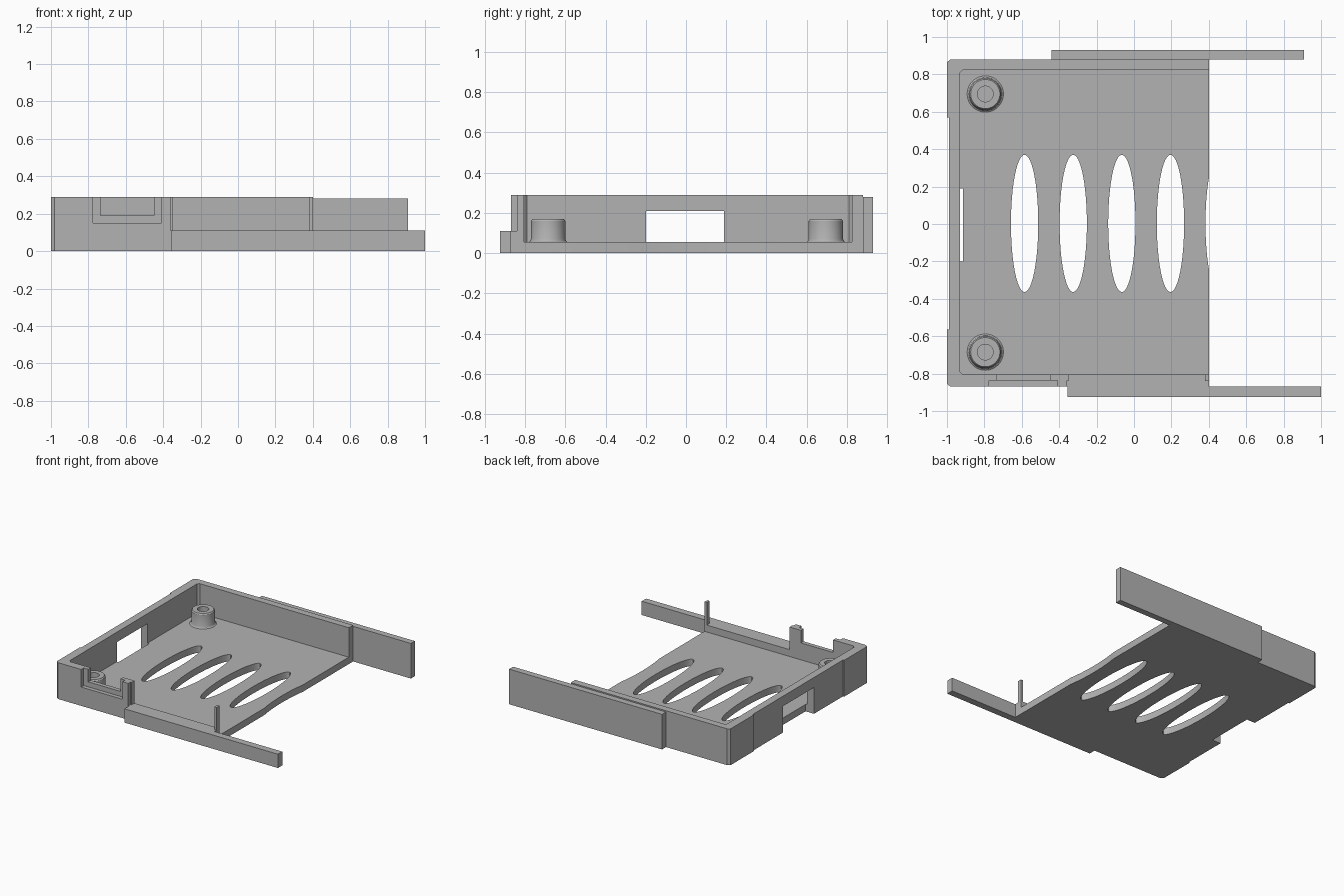
import bpy, bmesh, math

if "Cube" in bpy.data.objects:
    bpy.data.objects.remove(bpy.data.objects["Cube"], do_unlink=True)

grey = bpy.data.materials.new("plain grey")
grey.use_nodes = True
colour = (0.45, 0.45, 0.45, 1)
grey.diffuse_color = colour
grey.node_tree.nodes["Principled BSDF"].inputs["Base Color"].default_value = colour


def prism(name, outline, z0, z1):
    """Extrude a counter-clockwise outline from z0 to z1."""
    bm = bmesh.new()
    low = [bm.verts.new((x, y, z0)) for x, y in outline]
    high = [bm.verts.new((x, y, z1)) for x, y in outline]
    bm.faces.new(low[::-1])
    bm.faces.new(high)
    n = len(outline)
    for i in range(n):
        j = (i + 1) % n
        bm.faces.new((low[i], low[j], high[j], high[i]))
    mesh = bpy.data.meshes.new(name)
    bm.to_mesh(mesh)
    bm.free()
    mesh.materials.append(grey)
    ob = bpy.data.objects.new(name, mesh)
    bpy.context.collection.objects.link(ob)
    return ob


def box(name, x0, x1, y0, y1, z0, z1):
    return prism(name, [(x0, y0), (x1, y0), (x1, y1), (x0, y1)], z0, z1)


def ellipse(cx, cy, rx, ry, n=48):
    turns = [2 * math.pi * i / n for i in range(n)]
    return [(cx + rx * math.cos(a), cy + ry * math.sin(a)) for a in turns]


def carve(ob, cutters):
    """Subtract every cutter, bake the result and discard the cutters."""
    for c in cutters:
        c.hide_render = True
        mod = ob.modifiers.new("cut", 'BOOLEAN')
        mod.operation, mod.solver, mod.object = 'DIFFERENCE', 'EXACT', c
    deps = bpy.context.evaluated_depsgraph_get()
    mesh = bpy.data.meshes.new_from_object(ob.evaluated_get(deps))
    ob.modifiers.clear()
    ob.data = mesh
    for c in cutters:
        bpy.data.objects.remove(c, do_unlink=True)


def smooth(ob):
    bpy.ops.object.select_all(action='DESELECT')
    ob.select_set(True)
    bpy.context.view_layer.objects.active = ob
    bpy.ops.object.shade_smooth_by_angle(angle=math.radians(30))


# Tray: solid block with chamfered end corners
FLOOR, TOP = 0.055, 0.29
tray = prism("tray", [(-0.98, -0.87), (0.4, -0.87), (0.4, 0.88), (-0.98, 0.88),
                      (-1, 0.865), (-1, -0.855)], 0, TOP)
cuts = [
    # Inner cavity, open at the +x end
    prism("cavity", [(-0.915, -0.805), (0.5, -0.805), (0.5, 0.825),
                     (-0.915, 0.825), (-0.93, 0.81), (-0.93, -0.79)], FLOOR, 0.5),
    # Shallow relief and connector opening in the end wall
    box("end_relief", -1.1, -0.99, -0.565, 0.57, -0.1, 0.5),
    box("end_opening", -1.1, -0.915, -0.2, 0.19, -0.1, 0.21),
    # Stepped port notch in the front wall
    box("port_outer", -0.775, -0.41, -1, -0.838, 0.15, 0.5),
    box("port_inner", -0.735, -0.45, -1, -0.79, 0.19, 0.5),
    # Long side opening, leaving a slim post at its end
    box("side_opening", -0.35, 0.38, -1, -0.79, 0.11, 0.5),
    box("post_relief", -0.36, 0.5, -1, -0.84, 0.11, 0.5),
]
# Vent slots, the last one nipping the open edge of the floor
for i in range(5):
    cuts.append(prism("slot", ellipse(-0.585 + 0.26 * i, 0.003, 0.073, 0.367), -0.1, 0.1))
carve(tray, cuts)
smooth(tray)

# Side rails
box("back_rail", -0.44, 0.91, 0.88, 0.93, 0, 0.28)
box("front_rail", -0.355, 1.0, -0.925, -0.87, 0, 0.11)

# Screw standoffs: lathed profile with flared foot and blind hole
profile = [(0.097, FLOOR), (0.09, 0.06), (0.085, 0.072), (0.085, 0.16), (0.078, 0.17),
           (0.042, 0.17), (0.042, 0.065)]
for side, cy in (("back", 0.695), ("front", -0.685)):
    bm = bmesh.new()
    rings = [[bm.verts.new((x, y, z)) for x, y in ellipse(-0.795, cy, r, r)]
             for r, z in profile]
    for a, b in zip(rings, rings[1:]):
        for i in range(len(a)):
            j = (i + 1) % len(a)
            bm.faces.new((a[i], a[j], b[j], b[i]))
    bm.faces.new(rings[-1])
    bm.faces.new(rings[0][::-1])
    mesh = bpy.data.meshes.new(side + "_standoff")
    bm.to_mesh(mesh)
    bm.free()
    mesh.materials.append(grey)
    ob = bpy.data.objects.new(side + "_standoff", mesh)
    bpy.context.collection.objects.link(ob)
    smooth(ob)
